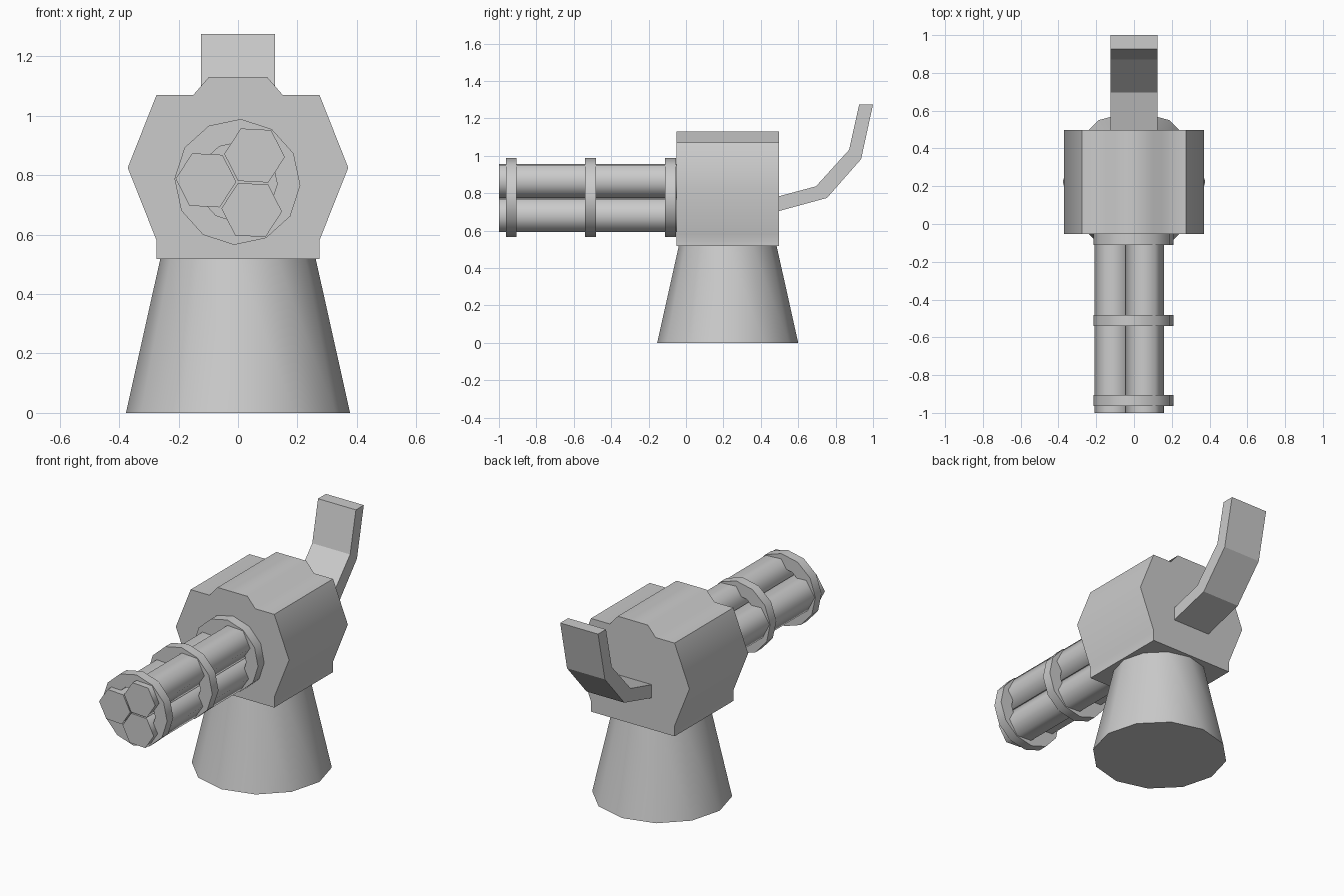
import bpy, bmesh
from math import cos, sin, radians

if "Cube" in bpy.data.objects:
    bpy.data.objects.remove(bpy.data.objects["Cube"])

CX, CZ = -0.002, 0.777       # axis of the barrel cluster
TILT = radians(-3)           # the cluster is turned slightly


def finish(name, bm, angle):
    bmesh.ops.recalc_face_normals(bm, faces=bm.faces)
    me = bpy.data.meshes.new(name)
    bm.to_mesh(me)
    bm.free()
    ob = bpy.data.objects.new(name, me)
    bpy.context.collection.objects.link(ob)
    if angle:
        bpy.ops.object.select_all(action='DESELECT')
        bpy.context.view_layer.objects.active = ob
        ob.select_set(True)
        bpy.ops.object.shade_smooth_by_angle(angle=radians(angle))
    return ob


def extrude(name, points, offset, angle=0):
    """Fill a closed outline of 3D points and extrude it by offset."""
    bm = bmesh.new()
    face = bm.faces.new([bm.verts.new(p) for p in points])
    new = bmesh.ops.extrude_face_region(bm, geom=[face], use_keep_orig=True)
    verts = [v for v in new["geom"] if isinstance(v, bmesh.types.BMVert)]
    bmesh.ops.translate(bm, verts=verts, vec=offset)
    return finish(name, bm, angle)


def circle(cx, y, cz, r, n):
    return [(cx + r * cos(TILT + radians(360 * i / n)), y,
             cz + r * sin(TILT + radians(360 * i / n))) for i in range(n)]


# Tapered pedestal
bm = bmesh.new()
bmesh.ops.create_cone(bm, cap_ends=True, segments=12, radius1=0.377,
                      radius2=0.261, depth=0.52)
bmesh.ops.translate(bm, verts=bm.verts, vec=(0, 0.223, 0.26))
finish("pedestal", bm, 50)

# Faceted housing: mirrored half outline
half = [(0.274, 0.518), (0.274, 0.58), (0.371, 0.825),
        (0.274, 1.07), (0.15, 1.07), (0.098, 1.13)]
outline = half + [(-x, z) for x, z in reversed(half)]
extrude("housing", [(x, -0.052, z) for x, z in outline], (0, 0.55, 0), 55)

# Three hexagonal barrels
for k, a in enumerate((60, 180, 300)):
    ang = TILT + radians(a)
    pts = circle(CX + 0.106 * cos(ang), -1, CZ + 0.106 * sin(ang), 0.102, 6)
    extrude(f"barrel_{k + 1}", pts, (0, 0.96, 0), 65)

# Three clamp rings around the barrels
for k, y in enumerate((-0.963, -0.54, -0.112)):
    bm = bmesh.new()
    loops = [[bm.verts.new(p) for p in circle(CX, yy, CZ, r, 12)]
             for yy, r in ((y, 0.212), (y + 0.058, 0.212),
                           (y + 0.058, 0.134), (y, 0.134))]
    for j in range(4):
        a, b = loops[j], loops[(j + 1) % 4]
        for i in range(12):
            n = (i + 1) % 12
            bm.faces.new((a[i], a[n], b[n], b[i]))
    finish(f"clamp_ring_{k + 1}", bm, 40)

# Bent rear handle
profile = [(0.49, 0.703), (0.754, 0.775), (0.936, 0.982), (1.0, 1.275),
           (0.926, 1.275), (0.872, 1.032), (0.695, 0.837), (0.49, 0.782)]
extrude("handle", [(-0.124, y, z) for y, z in profile], (0.248, 0, 0))
